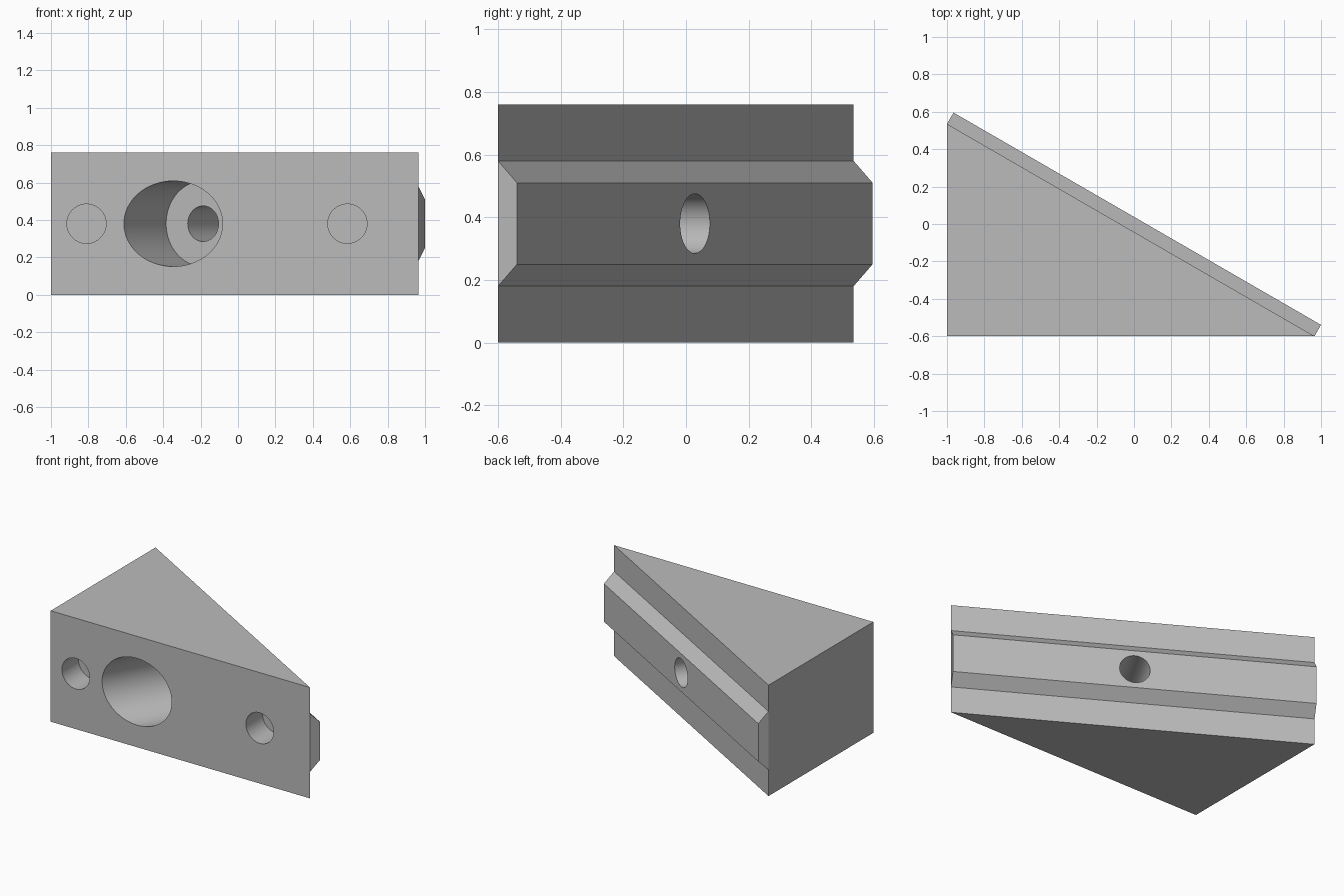
import bpy, bmesh, math
from mathutils import Vector

cube = bpy.data.objects.get("Cube")
if cube:
    bpy.data.objects.remove(cube, do_unlink=True)

HEIGHT, MID = 0.76, 0.38
FRONT = -0.6
SLOPE = Vector((math.cos(math.radians(30)), -0.5, 0))   # along the slanted face
OUT = Vector((0.5, math.cos(math.radians(30)), 0))      # out of the slanted face
UP = Vector((0, 0, 1))
TIP, BACK = Vector((0.965, FRONT, 0)), Vector((-1, 0.535, 0))

grey = bpy.data.materials.new("plain grey")
grey.use_nodes = True
colour = (0.5, 0.5, 0.5, 1)
grey.diffuse_color = colour
grey.node_tree.nodes["Principled BSDF"].inputs["Base Color"].default_value = colour


def prism(name, profile, sweep):
    """Extrude a closed outline along a vector."""
    bm = bmesh.new()
    face = bm.faces.new([bm.verts.new(p) for p in profile])
    top = bmesh.ops.extrude_face_region(bm, geom=[face])["geom"]
    bmesh.ops.translate(bm, vec=sweep, verts=[v for v in top if isinstance(v, bmesh.types.BMVert)])
    bmesh.ops.recalc_face_normals(bm, faces=bm.faces)
    mesh = bpy.data.meshes.new(name)
    bm.to_mesh(mesh)
    bm.free()
    mesh.materials.append(grey)
    obj = bpy.data.objects.new(name, mesh)
    bpy.context.collection.objects.link(obj)
    return obj


def rod(name, start, end, radius, sides=64):
    """Round cutter between two points."""
    axis = (end - start).normalized()
    side = axis.cross(UP)
    ring = [start + radius * (math.cos(a) * side + math.sin(a) * UP)
            for a in (2 * math.pi * i / sides for i in range(sides))]
    return prism(name, ring, end - start)


def combine(body, tool, operation):
    mod = body.modifiers.new(tool.name, "BOOLEAN")
    mod.operation, mod.object, mod.solver = operation, tool, "EXACT"
    tool.hide_render = True
    bpy.ops.object.select_all(action="DESELECT")
    bpy.context.view_layer.objects.active = body
    body.select_set(True)
    bpy.ops.object.modifier_apply(modifier=mod.name)
    bpy.data.objects.remove(tool, do_unlink=True)


# Triangular block
wedge = prism("wedge_block", [Vector((-1, FRONT, 0)), TIP, BACK], UP * HEIGHT)

# Bevelled rail along the slanted face
rail = prism("rail", [BACK + UP * 0.18, BACK + UP * 0.58,
                      BACK + OUT * 0.07 + UP * 0.51, BACK + OUT * 0.07 + UP * 0.25], TIP - BACK)
combine(wedge, rail, "UNION")

# Counterbored bolt hole, square to the slanted face
centre = UP * MID
combine(wedge, rod("counterbore", centre - OUT * 1.2, centre - OUT * 0.373, 0.2285), "DIFFERENCE")
combine(wedge, rod("bolt_hole", centre - OUT * 0.6, centre + OUT * 0.3, 0.095), "DIFFERENCE")

# Blind round sockets in the front face
for name, x in (("right_socket", -0.81), ("left_socket", 0.585)):
    start = Vector((x, FRONT - 0.1, MID))
    combine(wedge, rod(name, start, Vector((x, FRONT + 0.18, MID)), 0.105), "DIFFERENCE")

bpy.ops.object.shade_smooth_by_angle(angle=math.radians(30))
